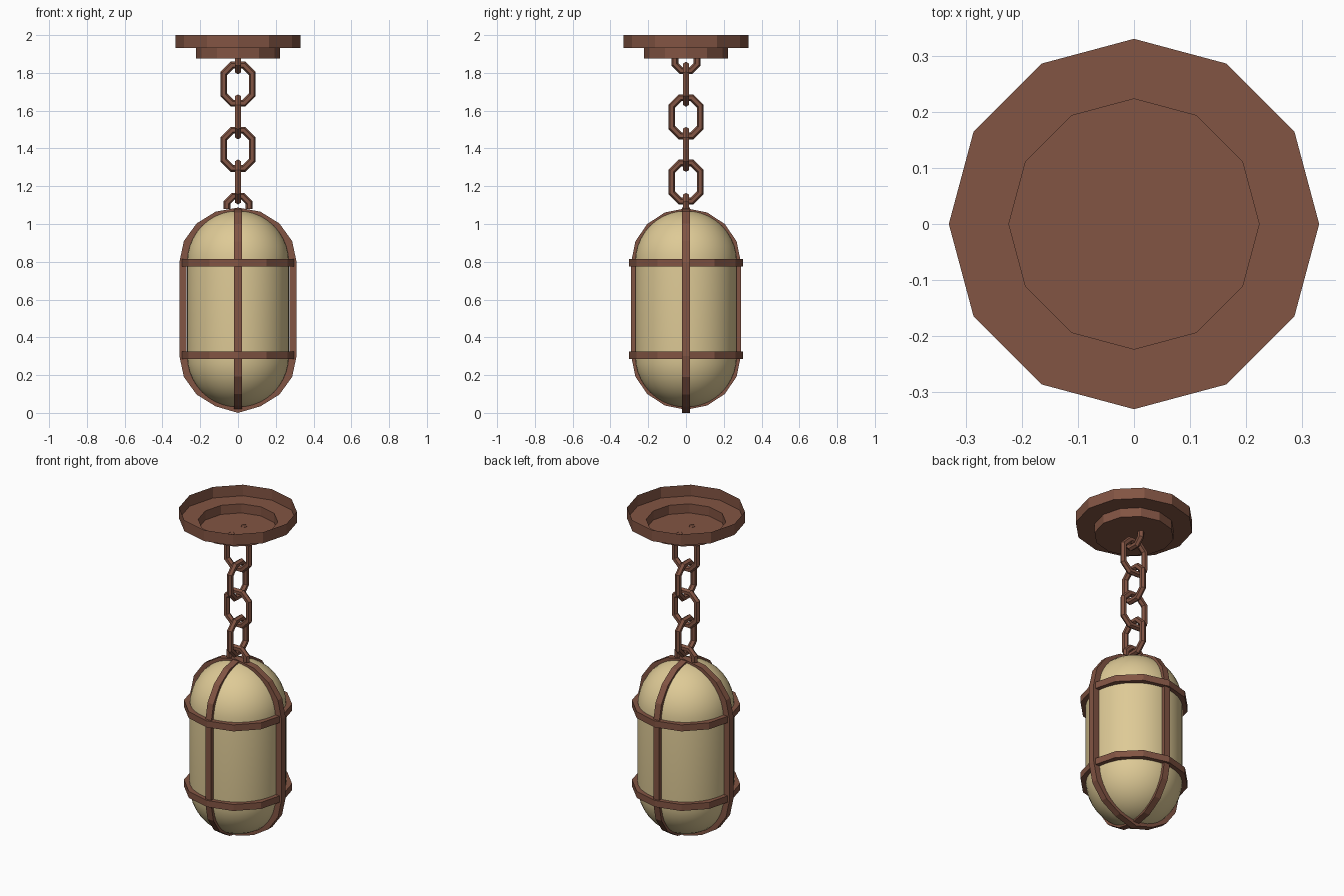
import bpy, bmesh, math
from mathutils import Vector

if "Cube" in bpy.data.objects:
    bpy.data.objects.remove(bpy.data.objects["Cube"])

def material(name, rgb):
    m = bpy.data.materials.new(name)
    m.diffuse_color = (*rgb, 1)
    m.use_nodes = True
    m.node_tree.nodes["Principled BSDF"].inputs["Base Color"].default_value = m.diffuse_color
    return m

COPPER = material("rusty copper", (0.223, 0.089, 0.056))
GLASS = material("warm cream glass", (0.73, 0.59, 0.305))

def grid_object(name, rows, mat, close_rows, close_cols=True, caps=False):
    """Skin a grid of points; rows and columns may wrap round."""
    bm = bmesh.new()
    vs = [[bm.verts.new(p) for p in row] for row in rows]
    n, k = len(vs), len(vs[0])
    for i in range(n if close_rows else n - 1):
        for j in range(k if close_cols else k - 1):
            a, b = vs[i], vs[(i + 1) % n]
            j2 = (j + 1) % k
            bm.faces.new((a[j], a[j2], b[j2], b[j]))
    if caps:
        bm.faces.new(vs[-1])
    bmesh.ops.remove_doubles(bm, verts=bm.verts, dist=1e-5)
    bmesh.ops.recalc_face_normals(bm, faces=bm.faces)
    me = bpy.data.meshes.new(name)
    bm.to_mesh(me)
    bm.free()
    me.materials.append(mat)
    ob = bpy.data.objects.new(name, me)
    bpy.context.collection.objects.link(ob)
    return ob

def circle(r, z, n):
    return [Vector((r * math.cos(2 * math.pi * i / n), r * math.sin(2 * math.pi * i / n), z)) for i in range(n)]

# Ceiling canopy: thin stepped dish, open at the top
grid_object("ceiling_canopy",
            [circle(r, z, 12) for r, z in ((0.33, 2.0), (0.33, 1.932), (0.223, 1.932), (0.223, 1.876))],
            COPPER, close_rows=False, caps=True)

# Chain: octagonal links of hexagonal tube; ends of the chain are half links
def link(name, zc, plane, apothem, stretch, half=0, tube=0.018):
    def place(u, v, w):
        return Vector((u, w, zc + v)) if plane == "xz" else Vector((w, u, zc + v))
    steps = range(8) if not half else range(4)
    rows = []
    for i in steps:
        a = math.radians(22.5 + 45 * i)
        row = []
        for j in range(6):
            p = math.radians(60 * j)
            r = (apothem + tube * math.cos(p)) / math.cos(math.radians(22.5))
            u, v = r * math.cos(a), r * math.sin(a)
            v += math.copysign(stretch, v)
            row.append((u, v * (half or 1), tube * math.sin(p)))
        rows.append(row)
    if half:  # straight open ends
        rows.insert(0, [(u, -0.008 * half, w) for u, v, w in rows[0]])
        rows.append([(u, -0.008 * half, w) for u, v, w in rows[-1]])
    grid_object(name, [[place(*p) for p in row] for row in rows], COPPER, close_rows=not half)

link("canopy_loop", 1.870, "yz", 0.059, 0, half=-1)
for i in range(4):
    link(f"chain_link_{i + 1}", 1.740 - 0.1725 * i, ("xz", "yz")[i % 2], 0.075, 0.026)
link("lantern_loop", 1.088, "xz", 0.059, 0, half=1)

# Glass globe: smooth capsule
def capsule_profile(r, h, steps):
    arc = [math.pi / 2 * i / steps for i in range(steps + 1)]
    top = [(r * math.cos(a), 0.8 + h * math.sin(a)) for a in arc]
    bottom = [(r * math.cos(a), 0.3 - h * math.sin(a)) for a in reversed(arc)]
    return bottom + top

globe = grid_object("glass_globe",
                    [circle(max(r, 1e-7), z, 40) for r, z in capsule_profile(0.27, 0.27, 10)],
                    GLASS, close_rows=False)
globe.data.shade_smooth()

# Cage: flat bands with a rectangular section
def band(name, outer, inner, side):
    rows = [[o + side, o - side, i - side, i + side] for o, i in zip(outer, inner)]
    grid_object(name, rows, COPPER, close_rows=True)

def rib_loop(r, h, direction):
    prof = capsule_profile(r, h, 4)
    loop = prof + [(-u, z) for u, z in reversed(prof[1:-1])]
    return [direction * u + Vector((0, 0, z)) for u, z in loop]

X, Y, Z = Vector((1, 0, 0)), Vector((0, 1, 0)), Vector((0, 0, 1))
band("cage_rib_side", rib_loop(0.31, 0.287, X), rib_loop(0.272, 0.25, X), Y * 0.02)
band("cage_rib_front_back", rib_loop(0.29, 0.283, Y), rib_loop(0.262, 0.25, Y), X * 0.02)
for name, z in (("lower", 0.305), ("upper", 0.795)):
    band(f"cage_ring_{name}", circle(0.303, z, 12), circle(0.27, z, 12), Z * 0.02)

# Stand the model exactly on z = 0
low = min(v.co.z for o in bpy.data.objects for v in o.data.vertices)
for o in bpy.data.objects:
    if o.name.startswith("cage_rib"):
        for v in o.data.vertices:
            if v.co.z < low + 0.001:
                v.co.z = 0
